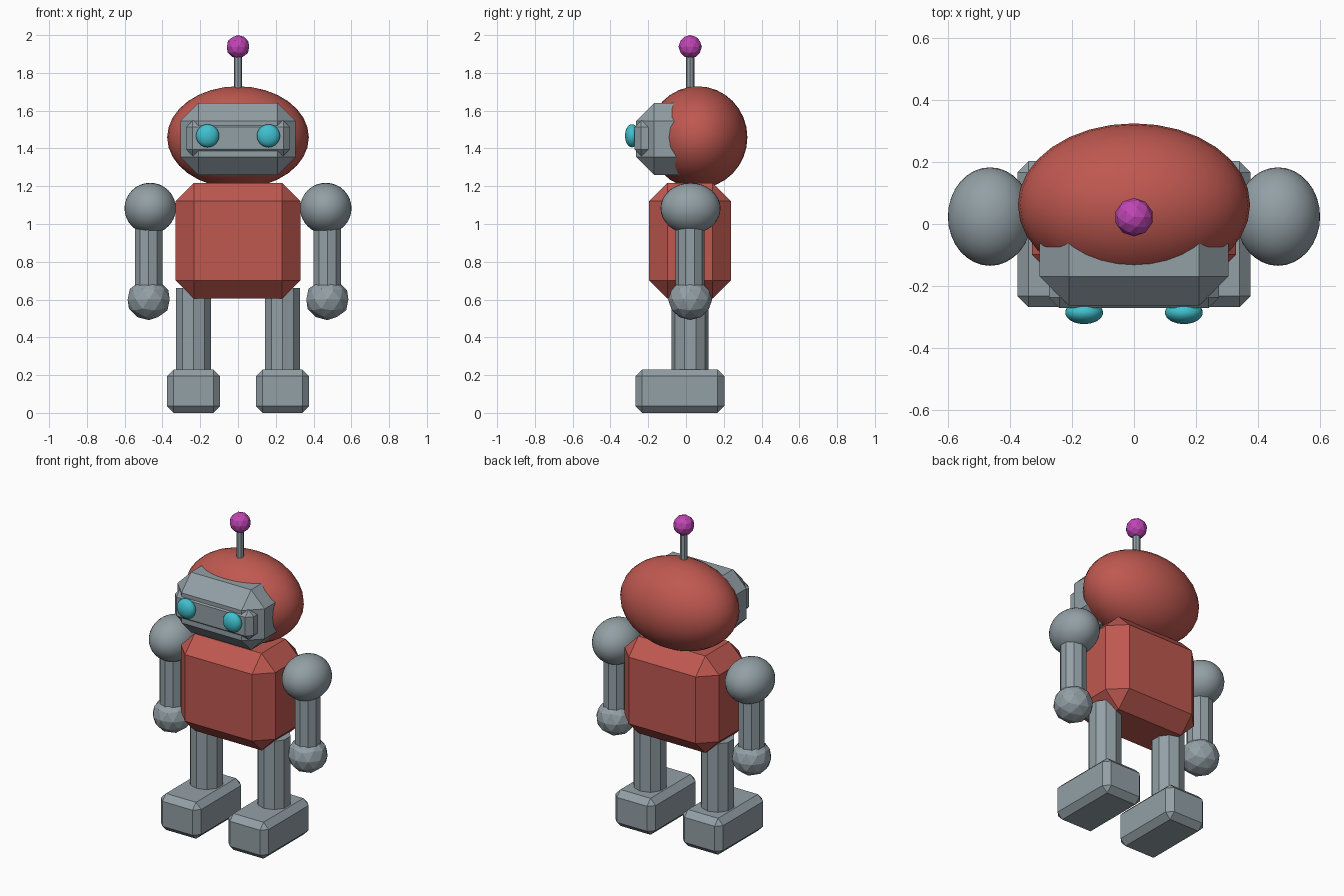
import bpy, math

if "Cube" in bpy.data.objects:
    bpy.data.objects.remove(bpy.data.objects["Cube"])


def material(name, rgb):
    m = bpy.data.materials.new(name)
    m.diffuse_color = (*rgb, 1)
    m.use_nodes = True
    m.node_tree.nodes["Principled BSDF"].inputs["Base Color"].default_value = m.diffuse_color
    return m


RED = material("red paint", (0.52, 0.098, 0.08))
GRAY = material("gray metal", (0.29, 0.35, 0.38))
CYAN = material("cyan glow", (0.05, 0.53, 0.62))
MAGENTA = material("magenta bulb", (0.53, 0.06, 0.46))
CY = 0.022  # centre depth shared by body, limbs and antenna


def finish(name, mat):
    ob = bpy.context.object
    ob.name = name
    ob.data.materials.append(mat)
    return ob


def block(name, mat, lo, hi, bevel):
    """Box between two corners with a single-segment chamfer."""
    bpy.ops.mesh.primitive_cube_add(size=1, location=[(a + b) / 2 for a, b in zip(lo, hi)])
    ob = finish(name, mat)
    ob.scale = [b - a for a, b in zip(lo, hi)]
    bpy.ops.object.transform_apply(location=False, rotation=False, scale=True)
    mod = ob.modifiers.new("chamfer", 'BEVEL')
    mod.width, mod.segments = bevel, 1


def ellipsoid(name, mat, loc, radii, axis='Z'):
    """Smooth ball with separate radii; poles lie along the chosen axis."""
    bpy.ops.mesh.primitive_uv_sphere_add(segments=32, ring_count=16, radius=1)
    ob = finish(name, mat)
    ob.rotation_euler = {'X': (0, math.pi / 2, 0), 'Y': (math.pi / 2, 0, 0), 'Z': (0, 0, 0)}[axis]
    bpy.ops.object.transform_apply(location=False, rotation=True, scale=False)
    ob.location, ob.scale = loc, radii
    bpy.ops.object.transform_apply(location=False, rotation=False, scale=True)
    bpy.ops.object.shade_smooth_by_angle(angle=math.radians(30))


def faceted_ball(name, mat, loc, r, height=1.0):
    bpy.ops.mesh.primitive_ico_sphere_add(subdivisions=2, radius=r, location=loc)
    finish(name, mat).scale.z = height


def post(name, x, z0, z1, r, sides=10):
    bpy.ops.mesh.primitive_cylinder_add(vertices=sides, radius=r, depth=z1 - z0,
                                        location=(x, CY, (z0 + z1) / 2))
    finish(name, GRAY)


# Torso and head
block("torso", RED, (-0.33, -0.195, 0.605), (0.33, 0.237, 1.218), 0.096)
ellipsoid("head", RED, (0, 0.062, 1.459), (0.375, 0.263, 0.27))

# Face mask with a slim raised eye band
block("face_mask", GRAY, (-0.305, -0.264, 1.26), (0.305, 0.08, 1.64), 0.095)
block("eye_band", GRAY, (-0.275, -0.272, 1.36), (0.275, -0.13, 1.548), 0.035)

# Antenna
post("antenna_rod", 0, 1.68, 1.9, 0.022, 8)
faceted_ball("antenna_bulb", MAGENTA, (0, CY, 1.938), 0.062)

# Paired parts
for side, s in (("left", -1), ("right", 1)):
    ellipsoid(f"{side}_eye", CYAN, (s * 0.161, -0.286, 1.467), (0.061, 0.037, 0.061), 'Y')
    ellipsoid(f"{side}_shoulder", GRAY, (s * 0.465, 0.024, 1.083), (0.136, 0.159, 0.135), 'X')
    post(f"{side}_arm", s * 0.473, 0.62, 1.06, 0.077)
    faceted_ball(f"{side}_hand", GRAY, (s * 0.473, CY, 0.6), 0.117, 0.93)
    post(f"{side}_leg", s * 0.236, 0.15, 0.662, 0.098)
    x = s * 0.236
    block(f"{side}_foot", GRAY, (x - 0.141, -0.268, 0), (x + 0.141, 0.203, 0.23), 0.036)
